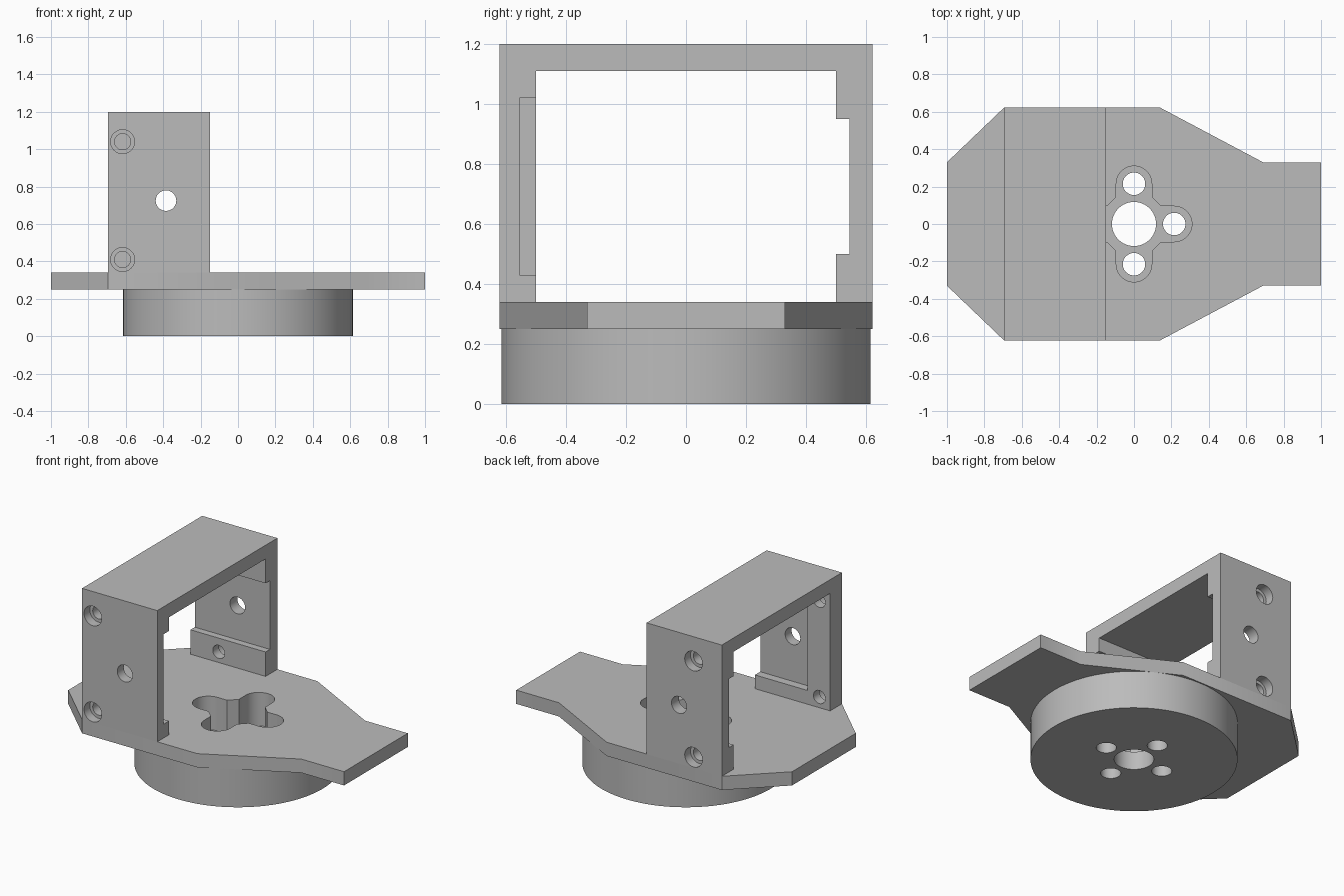
import bpy, bmesh
from math import sin, cos, pi
from mathutils import Vector

if "Cube" in bpy.data.objects:
    bpy.data.objects.remove(bpy.data.objects["Cube"], do_unlink=True)

grey = bpy.data.materials.new("plain_grey")
grey.use_nodes = True
grey.diffuse_color = (0.5, 0.5, 0.5, 1)
grey.node_tree.nodes["Principled BSDF"].inputs["Base Color"].default_value = (0.5, 0.5, 0.5, 1)


def prism(name, outline, axis, lo, hi):
    """Extrude a 2D outline along axis: z uses (x, y), x uses (y, z), y uses (x, z)."""
    place = {"z": lambda a, b, t: (a, b, t),
             "x": lambda a, b, t: (t, a, b),
             "y": lambda a, b, t: (a, t, b)}[axis]
    bm = bmesh.new()
    face = bm.faces.new([bm.verts.new(place(a, b, lo)) for a, b in outline])
    ext = bmesh.ops.extrude_face_region(bm, geom=[face])
    shift = Vector(place(0, 0, hi - lo))
    bmesh.ops.translate(bm, vec=shift, verts=[v for v in ext["geom"] if isinstance(v, bmesh.types.BMVert)])
    bmesh.ops.recalc_face_normals(bm, faces=bm.faces)
    mesh = bpy.data.meshes.new(name)
    bm.to_mesh(mesh)
    bm.free()
    mesh.materials.append(grey)
    obj = bpy.data.objects.new(name, mesh)
    bpy.context.scene.collection.objects.link(obj)
    return obj


def circle(cx, cy, r, n=48):
    return [(cx + r * cos(2 * pi * i / n), cy + r * sin(2 * pi * i / n)) for i in range(n)]


def select(obj):
    bpy.ops.object.select_all(action="DESELECT")
    obj.select_set(True)
    bpy.context.view_layer.objects.active = obj


def cut(obj, outline, axis, lo, hi):
    cutter = prism("cutter", outline, axis, lo, hi)
    cutter.hide_render = True
    mod = obj.modifiers.new("cut", "BOOLEAN")
    mod.operation, mod.solver, mod.object = "DIFFERENCE", "EXACT", cutter
    select(obj)
    bpy.ops.object.modifier_apply(modifier=mod.name)
    bpy.data.objects.remove(cutter, do_unlink=True)


# Levels and widths shared by the parts
BASE, DECK, TOP = 0.25, 0.34, 1.2
SIDE, INNER = 0.622, 0.5
BACK, FRONT = -0.695, -0.15

# Four-lobed pocket outline
lobe, reach = 0.095, 0.215
clover = []
for k in range(4):
    arm = [(0.145, -lobe)]
    for i in range(17):
        a = -pi / 2 + pi * i / 16
        arm.append((reach + lobe * cos(a), lobe * sin(a)))
    arm.append((0.145, lobe))
    c, s = round(cos(k * pi / 2)), round(sin(k * pi / 2))
    clover += [(x * c - y * s, x * s + y * c) for x, y in arm]

# Flat deck plate
half = [(-1, 0.33), (BACK, SIDE), (0.14, SIDE), (0.69, 0.33), (1, 0.33)]
deck = prism("deck_plate", half + [(x, -y) for x, y in reversed(half)], "z", BASE, DECK)
cut(deck, clover, "z", BASE - 0.1, DECK + 0.1)

# Round base with pocket, shaft hole and four screw holes
disc = prism("round_base", circle(0, 0, 0.615, 128), "z", 0, BASE)
cut(disc, clover, "z", 0.12, BASE + 0.1)
cut(disc, circle(0, 0, 0.118), "z", -0.1, 0.3)
for k in range(4):
    a = k * pi / 2
    cut(disc, circle(reach * cos(a), reach * sin(a), 0.06), "z", -0.1, 0.3)

# Upright frame, with a step along the rear wall
frame = prism("upright_frame", [
    (-SIDE, DECK), (-SIDE, TOP), (SIDE, TOP), (SIDE, DECK), (INNER, DECK),
    (INNER, 0.5), (0.545, 0.5), (0.545, 0.95), (INNER, 0.95),
    (INNER, 1.11), (-INNER, 1.11), (-INNER, DECK)], "x", BACK, FRONT)

# Recess in the front wall, open towards one side
cut(frame, [(-0.53, 0.43), (0, 0.43), (0, 1.02), (-0.53, 1.02)], "y", -0.555, -0.4)

# Centre hole through both walls, counterbored screw holes in each wall
cut(frame, circle(-0.385, 0.725, 0.055), "y", -1, 1)
for side, x in ((-1, -0.617), (1, -0.49)):
    for z in (0.41, 1.04):
        for r, depth in ((0.043, 0.3), (0.064, 0.06)):
            ends = sorted((side * (SIDE - depth), side * (SIDE + 0.1)))
            cut(frame, circle(x, z, r), "y", *ends)

for obj in (deck, disc, frame):
    select(obj)
    bpy.ops.object.shade_smooth_by_angle(angle=pi / 6)
